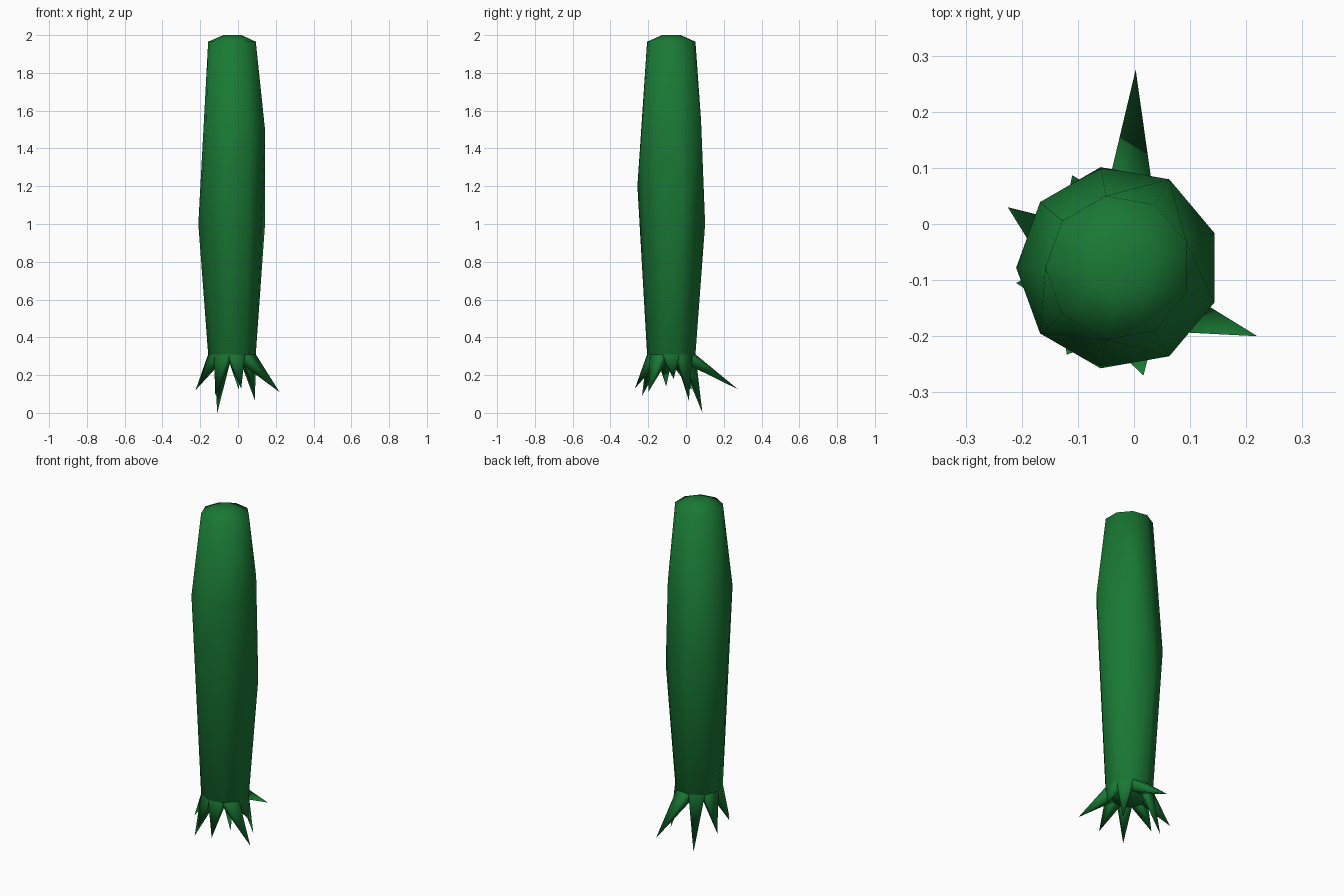
import bpy, bmesh
from math import cos, sin, radians

if "Cube" in bpy.data.objects:
    bpy.data.objects.remove(bpy.data.objects["Cube"])

CX, CY = -0.028, -0.078
ANGLES = [20 + 40 * i for i in range(9)]

green = bpy.data.materials.new("stalk_green")
green.diffuse_color = (0.01, 0.19, 0.035, 1)
green.use_nodes = True
green.node_tree.nodes["Principled BSDF"].inputs["Base Color"].default_value = green.diffuse_color


def polar(angle, radius, z):
    a = radians(angle)
    return (CX + radius * cos(a), CY + radius * sin(a), z)


def finish(bm, name):
    bmesh.ops.recalc_face_normals(bm, faces=bm.faces)
    mesh = bpy.data.meshes.new(name)
    bm.to_mesh(mesh)
    bm.free()
    mesh.materials.append(green)
    for p in mesh.polygons:
        p.use_smooth = True
    obj = bpy.data.objects.new(name, mesh)
    bpy.context.collection.objects.link(obj)
    return obj


# Nine-sided stalk: the widest point sits at a different height on each side
mid_z = [1.0, 1.55, 1.0, 1.17, 1.0, 1.48, 1.2, 1.48, 1.5]
bm = bmesh.new()
rings = [
    [bm.verts.new(polar(a, 0.09, 0.26)) for a in ANGLES],
    [bm.verts.new(polar(a, 0.13, 0.31)) for a in ANGLES],
    [bm.verts.new(polar(a, 0.182, z)) for a, z in zip(ANGLES, mid_z)],
    [bm.verts.new(polar(a, 0.13, 1.965)) for a in ANGLES],
    [bm.verts.new(polar(a, 0.05, 2.0)) for a in ANGLES],
]
for low, high in zip(rings, rings[1:]):
    for i in range(9):
        j = (i + 1) % 9
        bm.faces.new((low[i], low[j], high[j], high[i]))
bm.faces.new(rings[0][::-1])
bm.faces.new(rings[-1])
bmesh.ops.triangulate(bm, faces=bm.faces)
finish(bm, "stalk")

# Pointed roots: one spike under each side of the stalk
tips = [
    (0.09, 0.015, 0.065), (0.003, 0.275, 0.125), (-0.11, 0.087, 0.0),
    (-0.225, 0.03, 0.12), (-0.21, -0.105, 0.14), (-0.12, -0.233, 0.09),
    (0.017, -0.27, 0.13), (0.22, -0.2, 0.11), (0.13, -0.065, 0.18),
]
bm = bmesh.new()
for i, tip in enumerate(tips):
    a, b = ANGLES[i], ANGLES[i] + 40
    base = [bm.verts.new(polar(*p)) for p in
            ((a, 0.13, 0.31), (b, 0.13, 0.31), (b, 0.09, 0.26), (a, 0.09, 0.26))]
    point = bm.verts.new(tip)
    for k in range(4):
        bm.faces.new((base[k], base[(k + 1) % 4], point))
finish(bm, "root_spikes")
